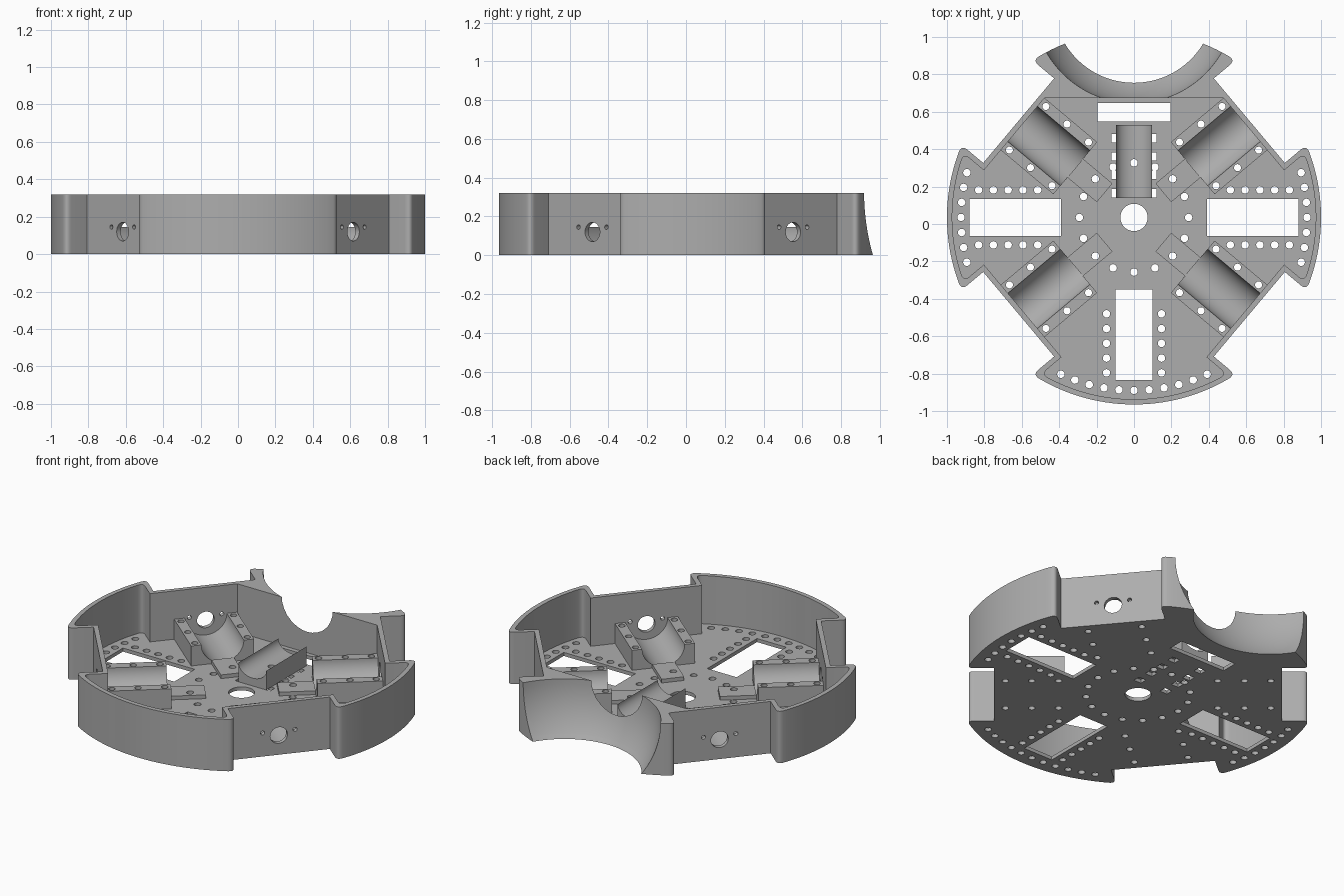
import bpy, bmesh
from math import sin, cos, pi, radians, asin, sqrt
from mathutils import Matrix, Vector

cube = bpy.data.objects.get("Cube")
if cube:
    bpy.data.objects.remove(cube)

HEIGHT, FLOOR, WALL, RAIL_TOP = 0.32, 0.022, 0.028, 0.145
CENTRE = Matrix.Translation((0, 0.035, 0))
MOUNTS = [radians(a) for a in (40, 140, 220, 320)]

grey = bpy.data.materials.new("plain_grey")
grey.use_nodes = True
grey.diffuse_color = (0.42, 0.42, 0.42, 1)
grey.node_tree.nodes["Principled BSDF"].inputs["Base Color"].default_value = (0.42, 0.42, 0.42, 1)


def circle(x, y, r, n=20):
    return [(x + r * cos(2 * pi * i / n), y + r * sin(2 * pi * i / n)) for i in range(n)]


def rect(x0, x1, y0, y1):
    return [(x0, y0), (x1, y0), (x1, y1), (x0, y1)]


def finish(name, bm):
    bmesh.ops.recalc_face_normals(bm, faces=bm.faces)
    mesh = bpy.data.meshes.new(name)
    bm.to_mesh(mesh)
    bm.free()
    mesh.materials.append(grey)
    obj = bpy.data.objects.new(name, mesh)
    bpy.context.collection.objects.link(obj)
    return obj


def prism(name, loops, z0, z1, matrix):
    """Extrude an outline, with any further loops as holes."""
    bm = bmesh.new()
    top, edges, sides = {}, [], []
    for loop in loops:
        low = [bm.verts.new((x, y, z0)) for x, y in loop]
        for v, (x, y) in zip(low, loop):
            top[v] = bm.verts.new((x, y, z1))
        for a, b in zip(low, low[1:] + low[:1]):
            edges.append(bm.edges.new((a, b)))
            sides.append((a, b))
    bmesh.ops.triangle_fill(bm, edges=edges, use_beauty=True)
    for f in list(bm.faces):
        bm.faces.new([top[v] for v in reversed(f.verts)])
    for a, b in sides:
        bm.faces.new((a, b, top[b], top[a]))
    bm.transform(matrix)
    return finish(name, bm)


def radial(a):
    """Frame with x sideways, y up and z outwards along the angle."""
    m = Matrix(((-sin(a), 0, cos(a), 0), (cos(a), 0, sin(a), 0), (0, 1, 0, 0), (0, 0, 0, 1)))
    return CENTRE @ m


def cut(obj, cutter):
    mod = obj.modifiers.new("cut", 'BOOLEAN')
    mod.operation, mod.solver, mod.object = 'DIFFERENCE', 'EXACT', cutter
    bpy.context.view_layer.objects.active = obj
    bpy.ops.object.modifier_apply(modifier=mod.name)


def outline(d):
    """Four rounded wings between four square notches, inset by d."""
    r, w, depth = 1 - d, 0.295 + d, 0.805 - d
    alpha, tip = asin(w / r), sqrt(r * r - w * w)
    rnd = 0.04
    pts = []

    def put(a, u, t):
        pts.append((u * cos(a) - t * sin(a), u * sin(a) + t * cos(a)))

    def corner(a, side):
        p0 = Vector((r * cos(alpha + rnd), side * r * sin(alpha + rnd)))
        p1, p2 = Vector((tip, side * w)), Vector((tip - rnd, side * w))
        ks = [i / 6 for i in range(7)]
        for k in (ks if side < 0 else ks[::-1]):
            put(a, *((1 - k) ** 2 * p0 + 2 * k * (1 - k) * p1 + k * k * p2))

    for i, a in enumerate(MOUNTS):
        corner(a, -1)
        put(a, depth, -w)
        put(a, depth, w)
        corner(a, 1)
        start = a + alpha + rnd
        end = MOUNTS[(i + 1) % 4] + (2 * pi if i == 3 else 0) - alpha - rnd
        for k in range(1, 28):
            g = start + (end - start) * k / 28
            pts.append((r * cos(g), r * sin(g)))
    return pts


def clip_back(pts, limit):
    """Keep only the part of a loop in front of a straight line."""
    out = []
    for (x0, y0), (x1, y1) in zip(pts, pts[1:] + pts[:1]):
        if y0 <= limit:
            out.append((x0, y0))
        if (y0 <= limit) != (y1 <= limit):
            k = (limit - y0) / (y1 - y0)
            out.append((x0 + k * (x1 - x0), limit))
    return out


# Floor plate with slots and screw holes
holes = [circle(0, 0, 0.073, 40)]
holes += [rect(0.39, 0.88, -0.1, 0.1), rect(-0.88, -0.39, -0.1, 0.1),
          rect(-0.1, 0.1, -0.87, -0.385), rect(-0.195, 0.195, 0.512, 0.612)]
for i in range(16):
    holes.append(circle(0.292 * cos(i * pi / 8), 0.292 * sin(i * pi / 8), 0.02))
for base, count in ((0, 3), (pi, 3), (-pi / 2, 5)):
    for k in range(-count, count + 1):
        g = base + radians(5 * k)
        holes.append(circle(0.925 * cos(g), 0.925 * sin(g), 0.02))
    for k in range(5):
        for s in (-0.147, 0.147):
            u = 0.515 + 0.079 * k
            holes.append(circle(u * cos(base) - s * sin(base), u * sin(base) + s * cos(base), 0.02))
RAIL_HOLES = (0.445, 0.595, 0.742)
for a in MOUNTS:
    for u in RAIL_HOLES:
        for t in (-0.152, 0.152):
            holes.append(circle(u * cos(a) - t * sin(a), u * sin(a) + t * cos(a), 0.019))
for k in range(4):
    y = 0.13 + 0.098 * k
    holes += [rect(0.07, 0.12, y - 0.022, y + 0.022), rect(-0.12, -0.07, y - 0.022, y + 0.022)]
floor = prism("floor_plate", [outline(0)] + holes, 0, FLOOR, CENTRE)

# Outer wall, solid behind the straight back panel
wall = prism("outer_wall", [outline(0), clip_back(outline(WALL), 0.64)], FLOOR, HEIGHT, CENTRE)

# Ball recess at the back
bm = bmesh.new()
bmesh.ops.create_uvsphere(bm, u_segments=96, v_segments=48, radius=0.54,
                          matrix=Matrix.Translation((0, 1.186, 0.325)))
ball = finish("ball_cutter", bm)
ball.hide_render = True
cutters = [ball]
cut(floor, ball)
cut(wall, ball)

# Shaft and screw openings in the wall, and motor mounts behind them
for i, a in enumerate(MOUNTS):
    m = radial(a)
    for t, z, r in ((0, 0.12, 0.05), (-0.094, 0.145, 0.012), (0.094, 0.145, 0.012)):
        c = prism("shaft_cutter", [circle(t, z, r, 28)], 0.7, 0.9, m)
        c.hide_render = True
        cutters.append(c)
        cut(wall, c)
    flat = CENTRE @ Matrix.Rotation(a, 4, 'Z')
    for side in (-1, 1):
        lo, hi = sorted((side * 0.123, side * 0.182))
        loops = [rect(0.41, 0.779, lo, hi)]
        loops += [circle(u, side * 0.152, 0.019) for u in RAIL_HOLES]
        prism("motor_rail", loops, FLOOR, RAIL_TOP, flat)
    arc = [(0.123 * cos(g), RAIL_TOP + 0.119 * sin(g))
           for g in (pi + pi * k / 32 for k in range(33))]
    prism("motor_trough", [[(0.123, FLOOR), (-0.123, FLOOR)] + arc], 0.41, 0.779, m)
    skew = 0.025 if i % 2 == 0 else -0.025
    prism("motor_tail_rest", [rect(0.205, 0.41, -0.065, 0.065), circle(0.291, skew, 0.02)],
          FLOOR, 0.045, flat)

# Central cradle with a hollow top
arc = [(0.095 * cos(g), 0.14 + 0.07 * sin(g)) for g in (pi + pi * k / 24 for k in range(25))]
cradle = prism("centre_cradle", [[(0.095, FLOOR), (-0.095, FLOOR)] + arc], 0.105, 0.495, radial(pi / 2))
c = prism("cradle_cutter", [circle(0, 0.292, 0.02)], 0, 0.2, CENTRE)
c.hide_render = True
cutters.append(c)
cut(cradle, c)

for c in cutters:
    bpy.data.objects.remove(c)

# Smooth curved walls, sharp edges
bpy.ops.object.select_all(action='DESELECT')
for obj in bpy.context.scene.objects:
    if obj.type == 'MESH' and grey.name in obj.data.materials:
        obj.select_set(True)
        bpy.context.view_layer.objects.active = obj
bpy.ops.object.shade_smooth_by_angle(angle=radians(30))
